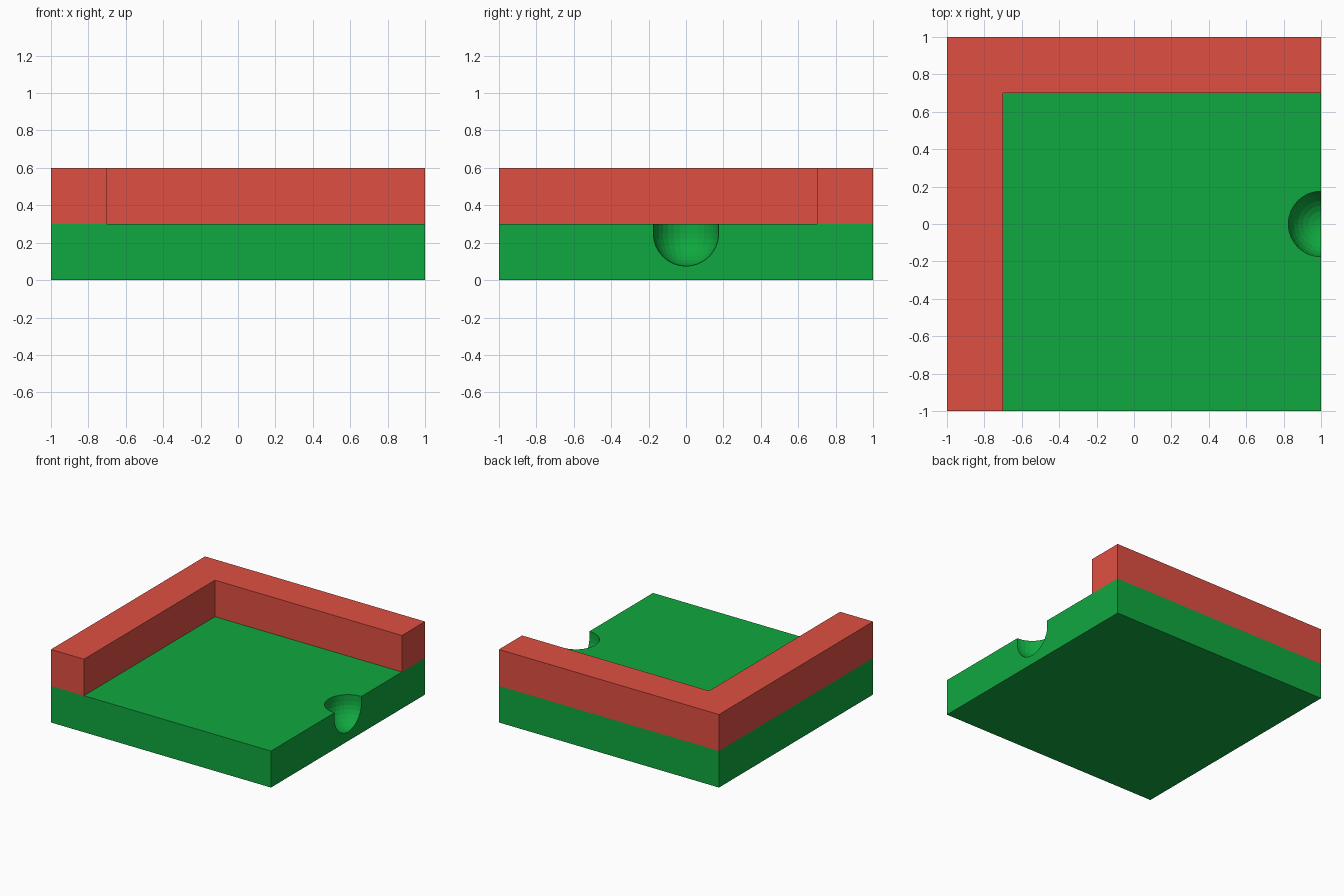
import bpy, bmesh, math

if "Cube" in bpy.data.objects:
    bpy.data.objects.remove(bpy.data.objects["Cube"])

BASE_H, WALL_H, WALL_T = 0.3, 0.3, 0.3
CUP_R, CUP_Z = 0.175, 0.25


def make_material(name, color):
    mat = bpy.data.materials.new(name)
    mat.diffuse_color = color
    mat.use_nodes = True
    mat.node_tree.nodes["Principled BSDF"].inputs["Base Color"].default_value = mat.diffuse_color
    return mat


def add_object(name, bm, mat):
    bmesh.ops.recalc_face_normals(bm, faces=bm.faces)
    mesh = bpy.data.meshes.new(name)
    bm.to_mesh(mesh)
    bm.free()
    mesh.materials.append(mat)
    obj = bpy.data.objects.new(name, mesh)
    bpy.context.collection.objects.link(obj)
    return obj


def prism(name, outline, z, height, mat):
    bm = bmesh.new()
    face = bm.faces.new([bm.verts.new((x, y, z)) for x, y in outline])
    top = bmesh.ops.extrude_face_region(bm, geom=[face])["geom"]
    verts = [v for v in top if isinstance(v, bmesh.types.BMVert)]
    bmesh.ops.translate(bm, verts=verts, vec=(0, 0, height))
    return add_object(name, bm, mat)


green = make_material("green", (0.005, 0.39, 0.05, 1))
red = make_material("red", (0.74, 0.078, 0.055, 1))

# Square floor slab
floor = prism("floor", [(-1, -1), (1, -1), (1, 1), (-1, 1)], 0, BASE_H, green)

# L-shaped wall along the left and back edges
inner = 1 - WALL_T
prism("corner_wall", [(-1, -1), (-inner, -1), (-inner, inner),
                      (1, inner), (1, 1), (-1, 1)], BASE_H, WALL_H, red)

# Round-bottomed cup cutter: sphere whose upper half is stretched to a shaft
bm = bmesh.new()
bmesh.ops.create_uvsphere(bm, u_segments=32, v_segments=16, radius=CUP_R)
bmesh.ops.bisect_plane(bm, geom=bm.verts[:] + bm.edges[:] + bm.faces[:],
                       plane_co=(0, 0, 0), plane_no=(0, 0, 1), clear_outer=True)
rim = [e for e in bm.edges if e.is_boundary]
shaft = bmesh.ops.extrude_edge_only(bm, edges=rim)["geom"]
bmesh.ops.translate(bm, vec=(0, 0, 0.2),
                    verts=[v for v in shaft if isinstance(v, bmesh.types.BMVert)])
bmesh.ops.holes_fill(bm, edges=[e for e in bm.edges if e.is_boundary])
bmesh.ops.translate(bm, verts=bm.verts, vec=(1, 0, CUP_Z))
cutter = add_object("cup_cutter", bm, green)
cutter.hide_render = True

# Half cup cut into the right edge of the floor
cut = floor.modifiers.new("cup", "BOOLEAN")
cut.operation = "DIFFERENCE"
cut.solver = "EXACT"
cut.object = cutter
bpy.context.view_layer.objects.active = floor
bpy.ops.object.modifier_apply(modifier=cut.name)
bpy.data.objects.remove(cutter)
